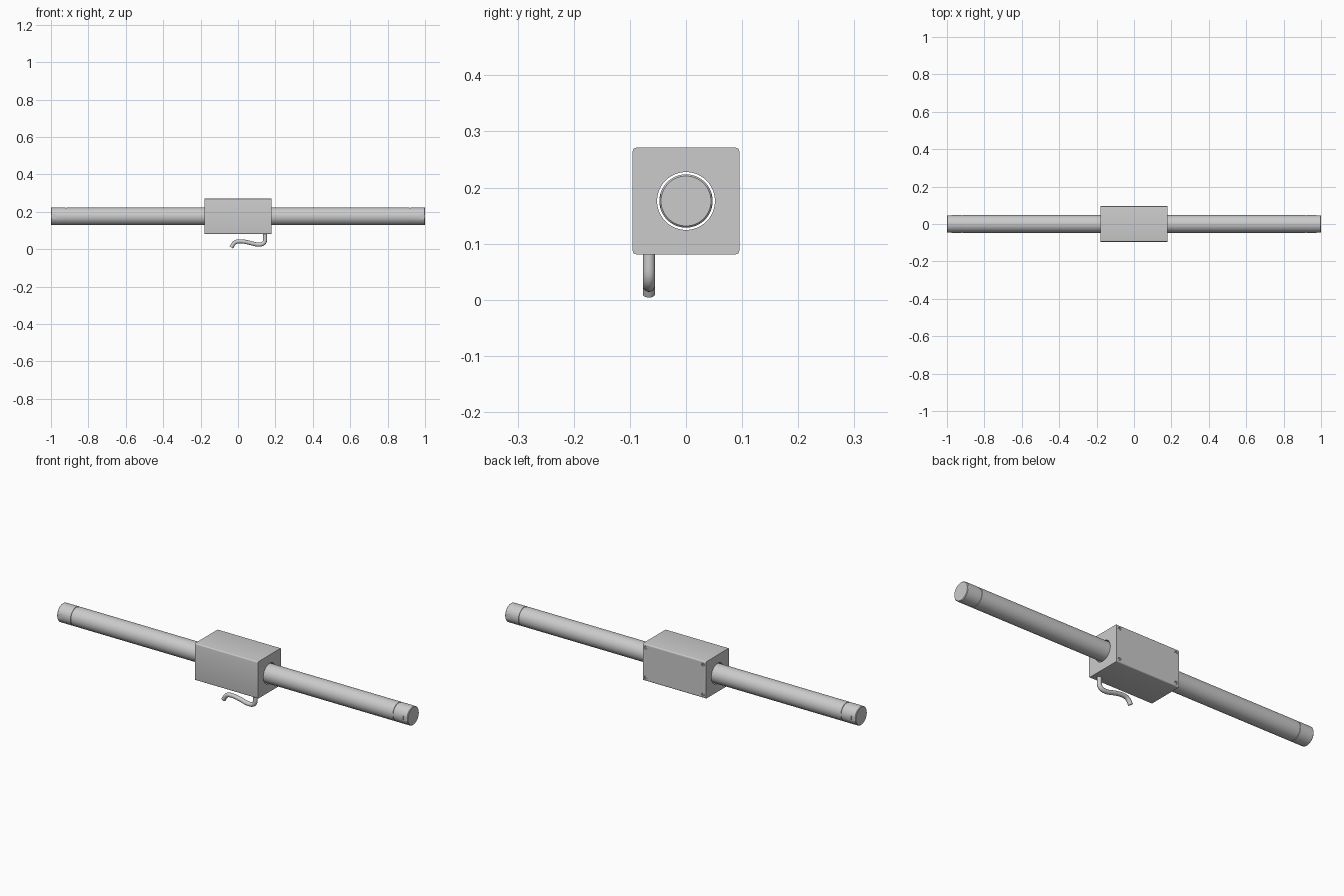
import bpy, bmesh
from math import pi, radians, sin, cos

if "Cube" in bpy.data.objects:
    bpy.data.objects.remove(bpy.data.objects["Cube"])

AXIS_Z = 0.176


def activate(ob):
    bpy.ops.object.select_all(action='DESELECT')
    ob.select_set(True)
    bpy.context.view_layer.objects.active = ob


def smooth(ob):
    activate(ob)
    bpy.ops.object.shade_smooth_by_angle(angle=radians(30))


def cylinder(name, r, depth, loc, rot, n=64):
    bpy.ops.mesh.primitive_cylinder_add(vertices=n, radius=r, depth=depth,
                                        location=loc, rotation=rot)
    ob = bpy.context.object
    ob.name = name
    return ob


def cut(ob, tool):
    activate(ob)
    m = ob.modifiers.new("cut", 'BOOLEAN')
    m.operation, m.object, m.solver = 'DIFFERENCE', tool, 'EXACT'
    bpy.ops.object.modifier_apply(modifier=m.name)
    bpy.data.objects.remove(tool)


def lathe_x(name, profile, n=64):
    """Revolve (x, radius) points about the shaft axis and cap both ends."""
    bm = bmesh.new()
    rings = [[bm.verts.new((x, r * cos(2 * pi * i / n), AXIS_Z + r * sin(2 * pi * i / n)))
              for i in range(n)] for x, r in profile]
    for a, b in zip(rings, rings[1:]):
        for i in range(n):
            j = (i + 1) % n
            bm.faces.new((a[i], a[j], b[j], b[i]))
    bm.faces.new(rings[0])
    bm.faces.new(rings[-1])
    bmesh.ops.recalc_face_normals(bm, faces=bm.faces)
    me = bpy.data.meshes.new(name)
    bm.to_mesh(me)
    bm.free()
    ob = bpy.data.objects.new(name, me)
    bpy.context.collection.objects.link(ob)
    return ob


# Long shaft with a groove near each end and chamfered tips
half = [(1.0, 0.0445), (0.997, 0.0475), (0.923, 0.0475), (0.922, 0.0455),
        (0.917, 0.0455), (0.916, 0.0475)]
shaft = lathe_x("shaft", [(-x, r) for x, r in half] + half[::-1])

# Small flats on the shaft tips
for sx in (-1, 1):
    for sy in (-1, 1):
        bpy.ops.mesh.primitive_cube_add(size=0.06, location=(sx * 1.005, sy * 0.0755, AXIS_Z))
        cut(shaft, bpy.context.object)
smooth(shaft)

# Housing block, long edges rounded, bored through for the shaft
bpy.ops.mesh.primitive_cube_add(size=1, location=(0, 0, AXIS_Z))
housing = bpy.context.object
housing.name = "housing"
housing.scale = (0.36, 0.19, 0.19)
bpy.ops.object.transform_apply(location=False, rotation=False, scale=True)
bm = bmesh.new()
bm.from_mesh(housing.data)
edges = [e for e in bm.edges if abs(e.verts[0].co.x - e.verts[1].co.x) > 0.1]
bmesh.ops.bevel(bm, geom=edges, offset=0.006, segments=4, profile=0.5, affect='EDGES')
bm.to_mesh(housing.data)
bm.free()
cut(housing, cylinder("bore", 0.0515, 0.6, (0, 0, AXIS_Z), (0, pi / 2, 0)))

# Four screws sunk in the back face
for k, (x, dz) in enumerate([(sx * 0.163, sz * 0.077) for sx in (-1, 1) for sz in (-1, 1)]):
    loc = (x, 0.095, AXIS_Z + dz)
    cut(housing, cylinder("sink", 0.008, 0.012, loc, (pi / 2, 0, 0), 24))
    screw = cylinder("screw_%d" % k, 0.0065, 0.008, (x, 0.090, AXIS_Z + dz), (pi / 2, 0, 0), 24)
    cut(screw, cylinder("socket", 0.0035, 0.008, (x, 0.095, AXIS_Z + dz), (pi / 2, 0, 0), 6))
    smooth(screw)
smooth(housing)

# Cable hanging from the underside
cu = bpy.data.curves.new("cable", 'CURVE')
cu.dimensions = '3D'
cu.bevel_depth, cu.bevel_resolution, cu.resolution_u = 0.011, 6, 12
cu.use_fill_caps = True
sp = cu.splines.new('BEZIER')
# x, z, tangent x, tangent z
path = [(0.145, 0.09, 0, -0.013), (0.145, 0.053, 0, -0.018), (0.113, 0.025, -0.02, 0),
        (0.065, 0.034, -0.02, 0.005), (0.0, 0.042, -0.022, -0.002), (-0.036, 0.010, -0.008, -0.012)]
sp.bezier_points.add(len(path) - 1)
for p, (x, z, tx, tz) in zip(sp.bezier_points, path):
    p.handle_left_type = p.handle_right_type = 'FREE'
    p.co = (x, -0.066, z)
    p.handle_left = (x - tx, -0.066, z - tz)
    p.handle_right = (x + tx, -0.066, z + tz)
cable = bpy.data.objects.new("cable", cu)
bpy.context.collection.objects.link(cable)
activate(cable)
bpy.ops.object.convert(target='MESH')
smooth(bpy.context.object)
